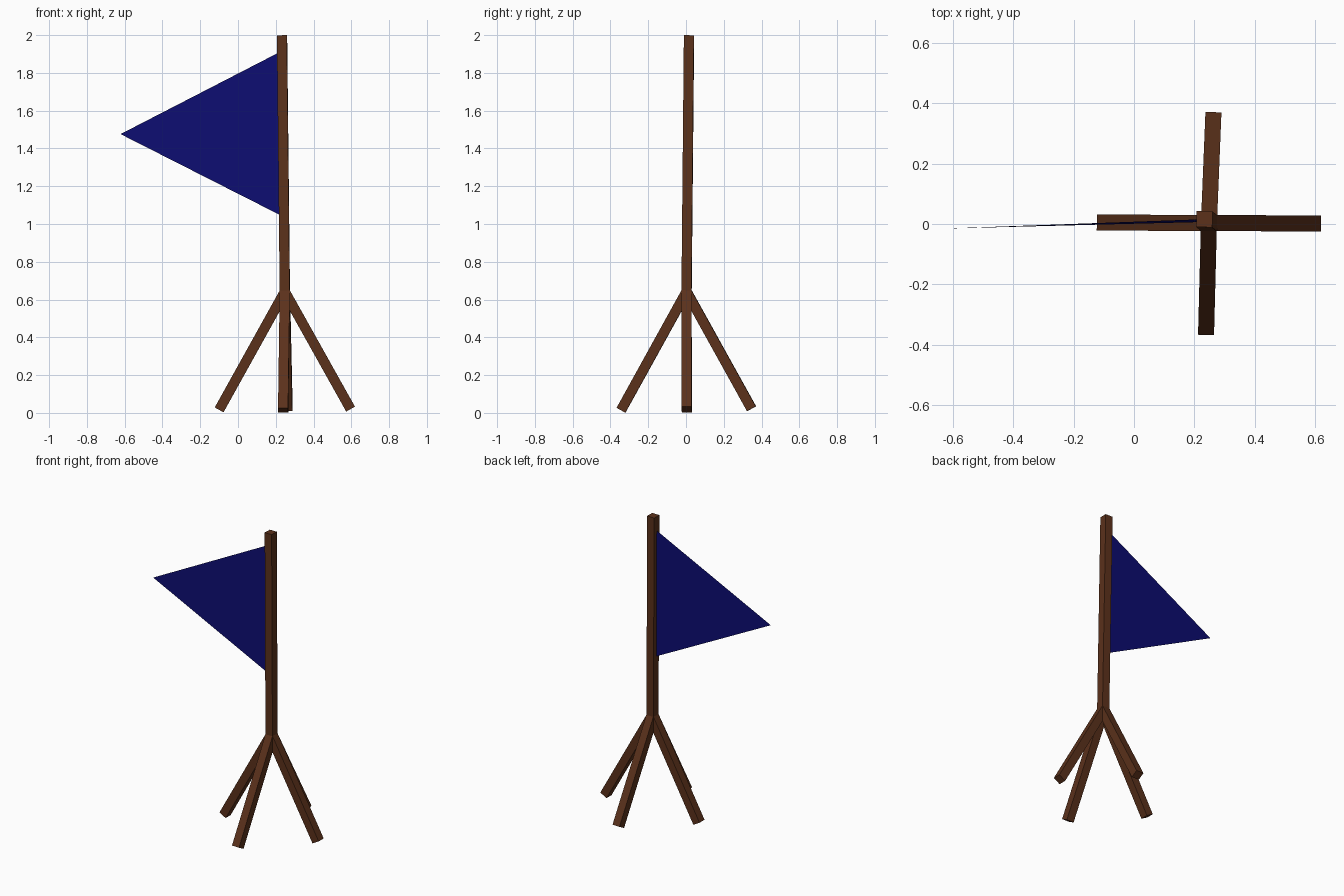
import bpy, bmesh
from mathutils import Vector, Matrix

if "Cube" in bpy.data.objects:
    bpy.data.objects.remove(bpy.data.objects["Cube"])

WIDTH = 0.053
APEX = Vector((0.248, 0.003, 0.642))
POLE_TOP = Vector((0.233, 0.016, 1.999))


def material(name, color):
    m = bpy.data.materials.new(name)
    m.diffuse_color = (*color, 1)
    m.use_nodes = True
    m.node_tree.nodes["Principled BSDF"].inputs["Base Color"].default_value = m.diffuse_color
    return m


wood = material("dark_wood", (0.105, 0.031, 0.011))
cloth = material("navy_cloth", (0.004, 0.004, 0.17))


def add_object(name, bm, mat):
    mesh = bpy.data.meshes.new(name)
    bm.to_mesh(mesh)
    bm.free()
    mesh.materials.append(mat)
    obj = bpy.data.objects.new(name, mesh)
    bpy.context.collection.objects.link(obj)
    return obj


def beam(name, start, end, side):
    """Square bar from start to end, one face turned towards side."""
    z = (end - start).normalized()
    y = z.cross(side).normalized()
    x = y.cross(z)
    frame = Matrix((x, y, z)).transposed().to_4x4()
    size = Matrix.Diagonal((WIDTH, WIDTH, (end - start).length, 1))
    bm = bmesh.new()
    bmesh.ops.create_cube(bm, size=1, matrix=Matrix.Translation((start + end) / 2) @ frame @ size)
    return add_object(name, bm, wood)


# Slightly leaning pole
beam("pole", APEX, POLE_TOP, Vector((1, -0.03, 0)))

# Four splayed legs meeting under the pole
feet = {
    "left_leg": (-0.100, 0.005, 0.016),
    "right_leg": (0.596, 0.002, 0.020),
    "front_leg": (0.239, -0.344, 0.014),
    "back_leg": (0.262, 0.347, 0.022),
}
for name, foot in feet.items():
    foot = Vector(foot)
    outward = foot - APEX
    beam(name, APEX, foot, Vector((-outward.y, outward.x, 0)))

# Triangular pennant, its hoist edge running inside the pole
bm = bmesh.new()
corners = [(0.234, 0.016, 1.917), (-0.622, -0.015, 1.476), (0.243, 0.007, 1.037)]
bm.faces.new([bm.verts.new(c) for c in corners])
add_object("pennant", bm, cloth)
